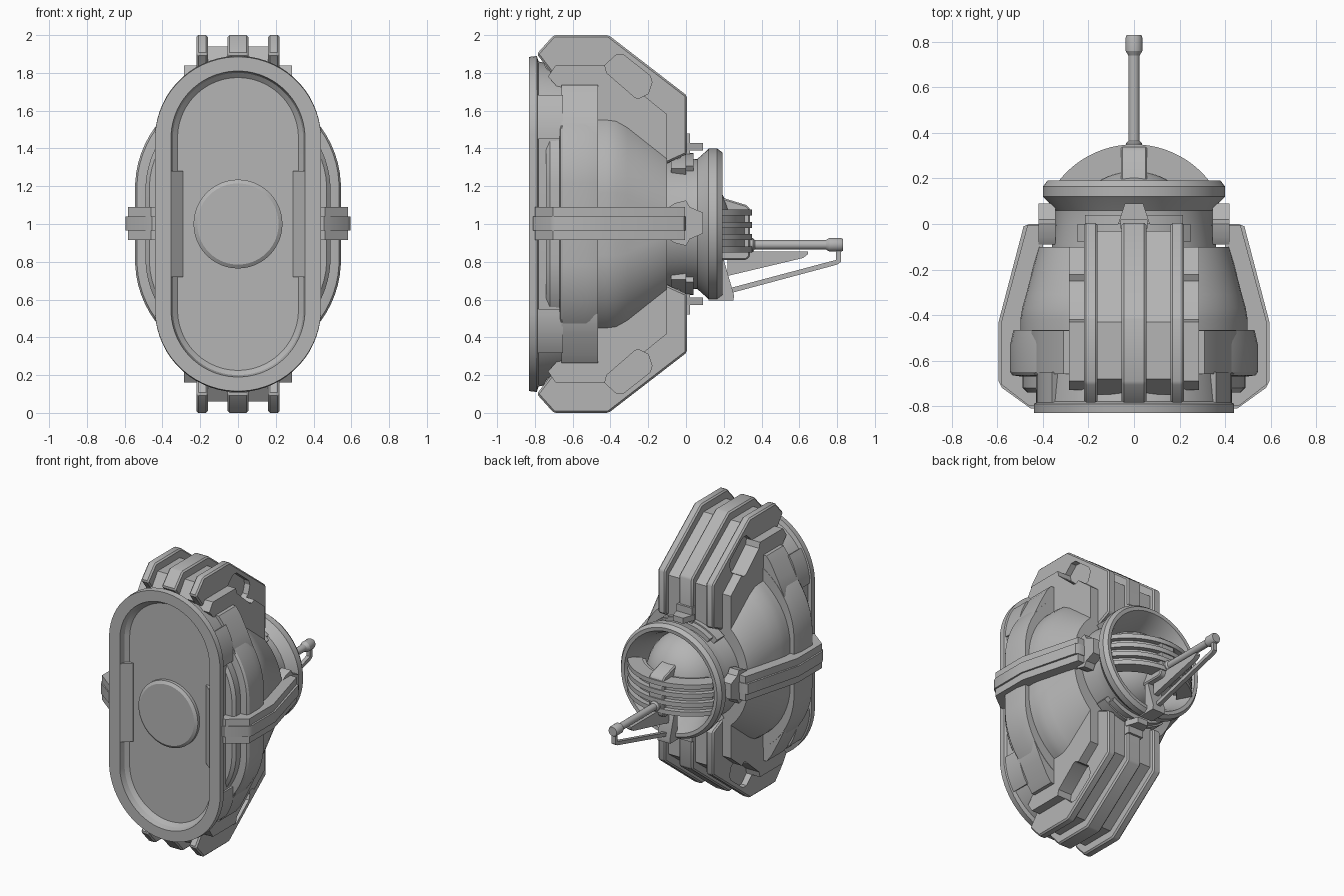
import bpy, bmesh, math
from mathutils import Vector

if "Cube" in bpy.data.objects:
    bpy.data.objects.remove(bpy.data.objects["Cube"])

grey = bpy.data.materials.new("hull_grey")
grey.diffuse_color = (0.46, 0.46, 0.46, 1)
grey.use_nodes = True
grey.node_tree.nodes["Principled BSDF"].inputs["Base Color"].default_value = grey.diffuse_color


def shade(ob, angle=30):
    bpy.ops.object.select_all(action='DESELECT')
    ob.select_set(True)
    bpy.context.view_layer.objects.active = ob
    bpy.ops.object.shade_smooth_by_angle(angle=math.radians(angle))


def finish(name, bm, bevel=0):
    bmesh.ops.recalc_face_normals(bm, faces=bm.faces)
    me = bpy.data.meshes.new(name)
    bm.to_mesh(me)
    bm.free()
    ob = bpy.data.objects.new(name, me)
    bpy.context.collection.objects.link(ob)
    me.materials.append(grey)
    bpy.context.view_layer.objects.active = ob
    if bevel:
        m = ob.modifiers.new("Bevel", 'BEVEL')
        m.width, m.segments, m.limit_method = bevel, 1, 'ANGLE'
        bpy.ops.object.modifier_apply(modifier=m.name)
    shade(ob)
    return ob


def prism(bm, pts, lo, hi, place):
    """Extrude a 2D outline from lo to hi; place maps (u, v, w) to space."""
    a = [bm.verts.new(place(u, v, lo)) for u, v in pts]
    b = [bm.verts.new(place(u, v, hi)) for u, v in pts]
    bm.faces.new(a)
    bm.faces.new(b[::-1])
    n = len(pts)
    for i in range(n):
        j = (i + 1) % n
        bm.faces.new((a[i], a[j], b[j], b[i]))


def loft(name, sections, n=64):
    """Capped loft along y through stadium sections (half width, half height, y)."""
    bm = bmesh.new()
    rings = []
    for a, b, y in sections:
        r, s, ring = min(a, b), max(b - a, 0), []
        for i in range(n):
            t = 2 * math.pi * (i + 0.5) / n
            z = r * math.sin(t) + math.copysign(s, math.sin(t))
            ring.append(bm.verts.new((a * math.cos(t), y, 1 + z)))
        rings.append(ring)
    for p, q in zip(rings, rings[1:]):
        for i in range(n):
            j = (i + 1) % n
            bm.faces.new((p[i], p[j], q[j], q[i]))
    bm.faces.new(rings[0])
    bm.faces.new(rings[-1])
    return finish(name, bm)


def yz(sx=1, sz=1):
    # outline in (y, z), extruded along x, mirrored by sign
    return lambda u, v, w: Vector((sx * w, u, 1 + sz * (v - 1)))


def xy(sx=1):
    # outline in (x, y), extruded along z
    return lambda u, v, w: Vector((sx * u, v, w))


def xz(sx=1, sz=1):
    # outline in (x, z), extruded along y
    return lambda u, v, w: Vector((sx * u, w, 1 + sz * (v - 1)))


def arc(r0, r1, a0, a1, cx, cy, n=24):
    ts = [math.radians(a0 + (a1 - a0) * i / n) for i in range(n + 1)]
    return ([(cx + r1 * math.cos(t), cy + r1 * math.sin(t)) for t in ts] +
            [(cx + r0 * math.cos(t), cy + r0 * math.sin(t)) for t in ts[::-1]])


SIGNS = [(sx, sz) for sx in (1, -1) for sz in (1, -1)]

# Front plate with recessed panel, and its central disc
loft("front_plate", [(.41, .83, -.60), (.42, .86, -.78), (.44, .89, -.79), (.44, .885, -.83),
                     (.355, .81, -.83), (.345, .80, -.79), (.32, .775, -.768)])
loft("front_disc", [(.235, .235, -.75), (.235, .235, -.79), (.215, .215, -.803)])
bm = bmesh.new()
for s in (1, -1):
    prism(bm, [(.37, -.828), (.355, -.828), (.29, -.775), (.29, -.76), (.37, -.76)], .72, 1.28, xy(s))
finish("recess_side_steps", bm)

# Stepped hull, with raised corners on the band
loft("front_collar", [(.47, .65, -.74), (.49, .67, -.72), (.49, .67, -.6)])
loft("hull_band", [(.50, .69, -.67), (.535, .725, -.665), (.545, .735, -.65),
                   (.545, .735, -.53), (.53, .725, -.465), (.48, .64, -.465)])
bm = bmesh.new()
for sx, sz in SIGNS:
    prism(bm, [(.2, 1.3), (.2, 1.735), (.31, 1.735), (.345, 1.69), (.40, 1.585), (.45, 1.48), (.45, 1.3)],
          -.66, -.467, xz(sx, sz))
finish("band_corners", bm)
loft("rear_hull", [(.50, .64, -.5), (.50, .64, -.42), (.492, .635, -.37), (.475, .605, -.31),
                   (.42, .455, -.10), (.36, .38, -.10)])

# Curved collar blocks between plate and band
bm = bmesh.new()
for sx, sz in SIGNS:
    prism(bm, arc(.37, .43, 0, 33, 0, 1.45, 8), -.785, -.65, xz(sx, sz))
finish("collar_blocks", bm)

# Rear neck with flared open rim
loft("rear_neck", [(.36, .36, -.14), (.36, .355, -.09), (.345, .34, 0), (.345, .345, .06), (.385, .385, .105),
                   (.40, .40, .12), (.40, .40, .165), (.38, .38, .192), (.355, .355, .19),
                   (.32, .32, .12), (.29, .29, .02), (.27, .27, -.05)])

# Top and bottom spines: centre ribs, filler, outer ribs, shoulder plates
RIB = [(-.79, 1.90), (-.70, 2.0), (-.41, 2.0), (.005, 1.68), (.005, 1.37), (-.15, 1.30), (-.6, 1.45), (-.66, 1.73)]
FILL = [(-.75, 1.84), (-.68, 1.94), (-.43, 1.94), (-.03, 1.64), (-.03, 1.35), (-.15, 1.30), (-.6, 1.45), (-.65, 1.70)]
SHOULDER = [(-.73, 1.78), (-.69, 1.84), (-.42, 1.84), (-.10, 1.58), (-.10, 1.30), (-.3, 1.3), (-.6, 1.45),
            (-.65, 1.69)]
SLOT = [(-.43, 1.84), (-.37, 1.895), (-.33, 1.895), (-.19, 1.785), (-.18, 1.75), (-.20, 1.69), (-.25, 1.665),
        (-.27, 1.67), (-.42, 1.80)]
bm, bm_fill = bmesh.new(), bmesh.new()
for sz in (1, -1):
    prism(bm, RIB, -.055, .055, yz(1, sz))
    prism(bm_fill, FILL, -.17, .17, yz(1, sz))
finish("centre_ribs", bm, bevel=.01)
finish("spine_filler", bm_fill)
bm, bm_sh, bm_cut = bmesh.new(), bmesh.new(), bmesh.new()
for sx, sz in SIGNS:
    prism(bm, RIB, .16, .22, yz(sx, sz))
    prism(bm_sh, SHOULDER, .19, .285, yz(sx, sz))
    prism(bm_cut, SLOT, .178, .35, yz(sx, sz))
parts = [finish("outer_ribs", bm, bevel=.01), finish("shoulder_plates", bm_sh)]
cutter = finish("slot_cutter", bm_cut)
cutter.hide_render = True
for ob in parts:
    m = ob.modifiers.new("Slots", 'BOOLEAN')
    m.operation, m.solver, m.object = 'DIFFERENCE', 'EXACT', cutter
    bpy.context.view_layer.objects.active = ob
    bpy.ops.object.modifier_apply(modifier=m.name)
    shade(ob)
bpy.data.objects.remove(cutter)

# Side straps with a raised centre band and rear clamps
STRAP = [(.42, -.80), (.46, -.80), (.583, -.705), (.583, -.43), (.468, -.005), (.40, -.005), (.40, -.10),
         (.47, -.45), (.50, -.66), (.42, -.72)]
BAND = [(.42, -.81), (.455, -.81), (.58, -.72), (.595, -.69), (.595, -.43), (.485, -.01), (.46, .0), (.42, .0),
        (.47, -.45), (.50, -.66), (.42, -.74)]
bm, bm_band, bm_cl = bmesh.new(), bmesh.new(), bmesh.new()
for s in (1, -1):
    prism(bm, STRAP, .915, 1.09, xy(s))
    prism(bm_band, BAND, .965, 1.04, xy(s))
    prism(bm_cl, [(-.09, .92), (-.06, .90), (.0, .885), (.02, .92), (.09, .95), (.09, 1.06), (.02, 1.09),
                  (.0, 1.125), (-.06, 1.11), (-.09, 1.09)], .345, .42, yz(s))
finish("side_straps", bm)
finish("strap_bands", bm_band)
finish("strap_clamps", bm_cl)

# Neck brackets above and below
bm = bmesh.new()
for sz in (1, -1):
    prism(bm, arc(.32, .385, 50, 130, 0, 1), -.08, .0, xz(1, sz))
    prism(bm, arc(.33, .375, 55, 125, 0, 1), -.02, .04, xz(1, sz))
    prism(bm, [(-.02, 1.34), (.02, 1.34), (.02, 1.48), (-.02, 1.48)], -.06, .06, yz(1, sz))
    prism(bm, [(-.07, .0), (.07, .0), (.04, .09), (-.04, .09)], 1.39, 1.43,
          lambda u, v, w: Vector((u, v, 1 + sz * (w - 1))))
finish("neck_brackets", bm)

# Curved grille inside the rear rim
bm = bmesh.new()
prism(bm, arc(.30, .385, 35, 145, 0, -.07), .87, 1.07, xy())
for z in (.865, .93, .995, 1.06):
    prism(bm, arc(.32, .42, 33, 147, 0, -.07), z - .016, z + .016, xy())
finish("rear_grille", bm)
bm = bmesh.new()
bmesh.ops.create_uvsphere(bm, u_segments=32, v_segments=16, radius=.28)
bmesh.ops.translate(bm, verts=bm.verts, vec=(0, -.04, 1))
finish("grille_core", bm)
bm = bmesh.new()
prism(bm, [(.0, 1.17), (.19, 1.14), (.32, 1.10), (.34, 1.08), (.34, .83), (.32, .81), (.0, .81)], -.058, .058, yz())
finish("grille_block", bm, bevel=.008)


# Probe rod with tip
def rod(name, steps):
    ob = loft(name, [(r, r, y) for r, y in steps], 20)
    ob.location.z = -.11


rod("probe_rod", [(.036, .33), (.036, .355), (.025, .365), (.025, .76)])
rod("probe_tip", [(.025, .74), (.037, .76), (.037, .82), (.032, .83)])

# Brace under the probe, with its foot on the rim
bm = bmesh.new()
prism(bm, [(.795, .87), (.82, .87), (.82, .80), (.80, .785), (.24, .635), (.23, .66), (.795, .81)], -.015, .015, yz())
prism(bm, [(.22, .725), (.62, .82), (.645, .84), (.645, .855), (.35, .855), (.22, .83)], -.018, .018, yz())
prism(bm, [(.12, .595), (.25, .595), (.255, .62), (.20, .81), (.17, .81), (.17, .64), (.12, .62)], -.05, .05, yz())
finish("probe_brace", bm)
